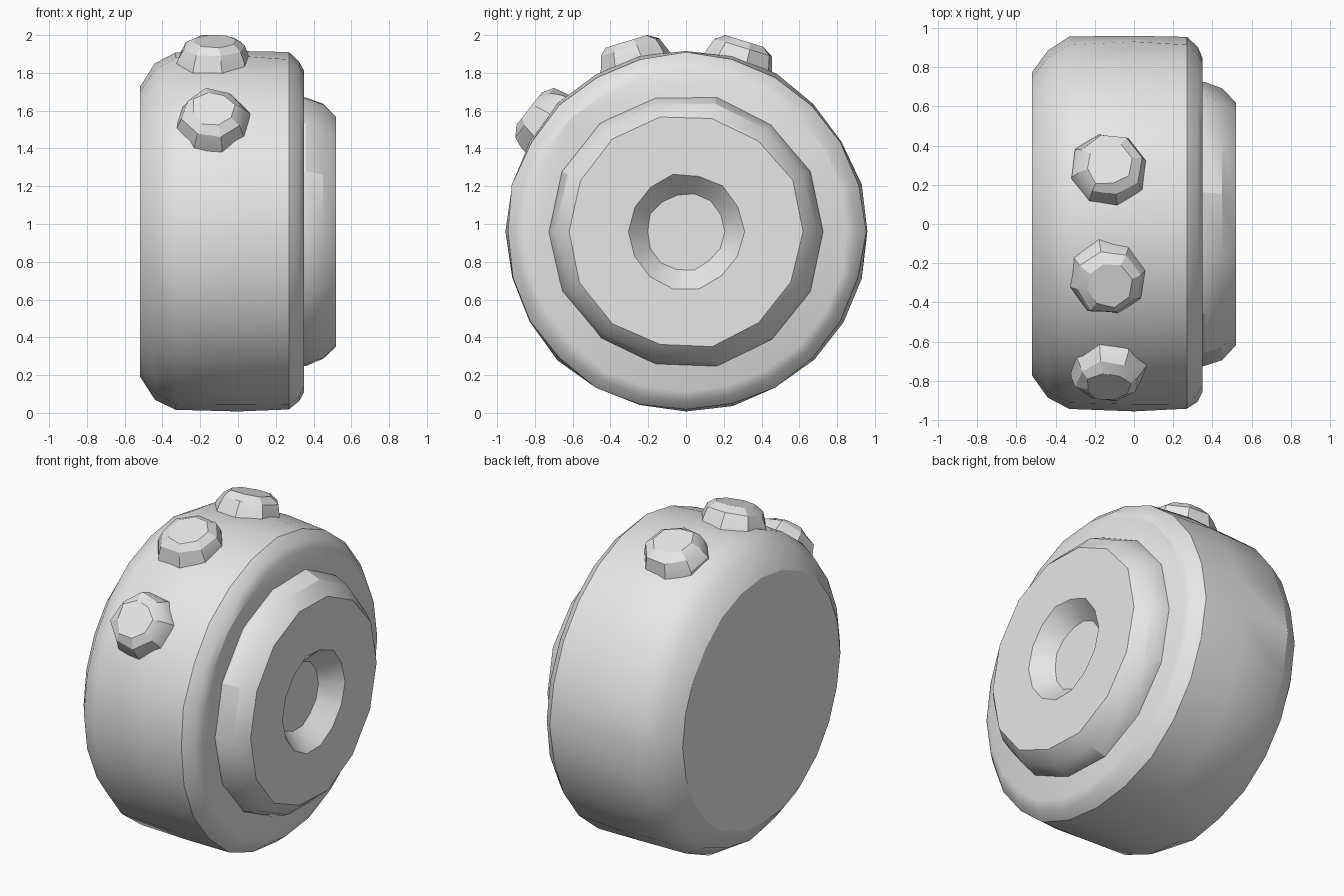
import bpy, bmesh, math, random
from mathutils import Matrix, Vector

random.seed(4)
if "Cube" in bpy.data.objects:
    bpy.data.objects.remove(bpy.data.objects["Cube"])

# Single plain material
grey = bpy.data.materials.new("plain_grey")
grey.use_nodes = True
colour = (0.8, 0.8, 0.8, 1)
grey.diffuse_color = colour
grey.node_tree.nodes["Principled BSDF"].inputs["Base Color"].default_value = colour


def lathe(name, profile, sides, matrix, jitter=0.0, phase=0.0, smooth=30):
    """Turn (height, radius) pairs around local z, capping both ends."""
    bm = bmesh.new()
    rings = []
    for i, (h, r) in enumerate(profile):
        ring = []
        for k in range(sides):
            a = 2 * math.pi * (k + phase) / sides
            rr = r + random.uniform(-jitter, jitter)
            ring.append(bm.verts.new(matrix @ Vector((rr * math.cos(a), rr * math.sin(a), h))))
        rings.append(ring)
    for lower, upper in zip(rings, rings[1:]):
        for k in range(sides):
            n = (k + 1) % sides
            bm.faces.new((lower[k], lower[n], upper[n], upper[k]))
    bm.faces.new(rings[0][::-1])
    bm.faces.new(rings[-1])
    bmesh.ops.recalc_face_normals(bm, faces=bm.faces)
    mesh = bpy.data.meshes.new(name)
    bm.to_mesh(mesh)
    bm.free()
    mesh.materials.append(grey)
    obj = bpy.data.objects.new(name, mesh)
    bpy.context.collection.objects.link(obj)
    bpy.ops.object.select_all(action='DESELECT')
    obj.select_set(True)
    bpy.context.view_layer.objects.active = obj
    bpy.ops.object.shade_smooth_by_angle(angle=math.radians(smooth))
    return obj


centre = Vector((0, 0, 0.96))
axle = Matrix.Translation(centre) @ Matrix.Rotation(math.pi / 2, 4, 'Y')

# Thick wheel body with chamfered shoulders
body = [(-0.52, 0.77), (-0.44, 0.885), (-0.33, 0.95), (0.0, 0.957),
        (0.27, 0.948), (0.325, 0.9), (0.35, 0.85)]
lathe("wheel_body", body, 24, axle, jitter=0.007)

# Raised hub with a tapered recess in its middle
hub = [(0.30, 0.73), (0.36, 0.725), (0.45, 0.69), (0.52, 0.62), (0.52, 0.305), (0.41, 0.205)]
lathe("hub", hub, 14, axle, jitter=0.008, phase=0.5, smooth=25)

# Row of three studs around the top of the tread
stud = [(0.9, 0.205), (0.96, 0.19), (1.02, 0.165), (1.055, 0.115)]
for label, angle in (("front", 52), ("middle", 17), ("rear", -17)):
    place = (Matrix.Translation(centre + Vector((-0.13, 0, 0)))
             @ Matrix.Rotation(math.radians(angle), 4, 'X'))
    lathe(label + "_stud", stud, 8, place, jitter=0.012, phase=0.3, smooth=25)
